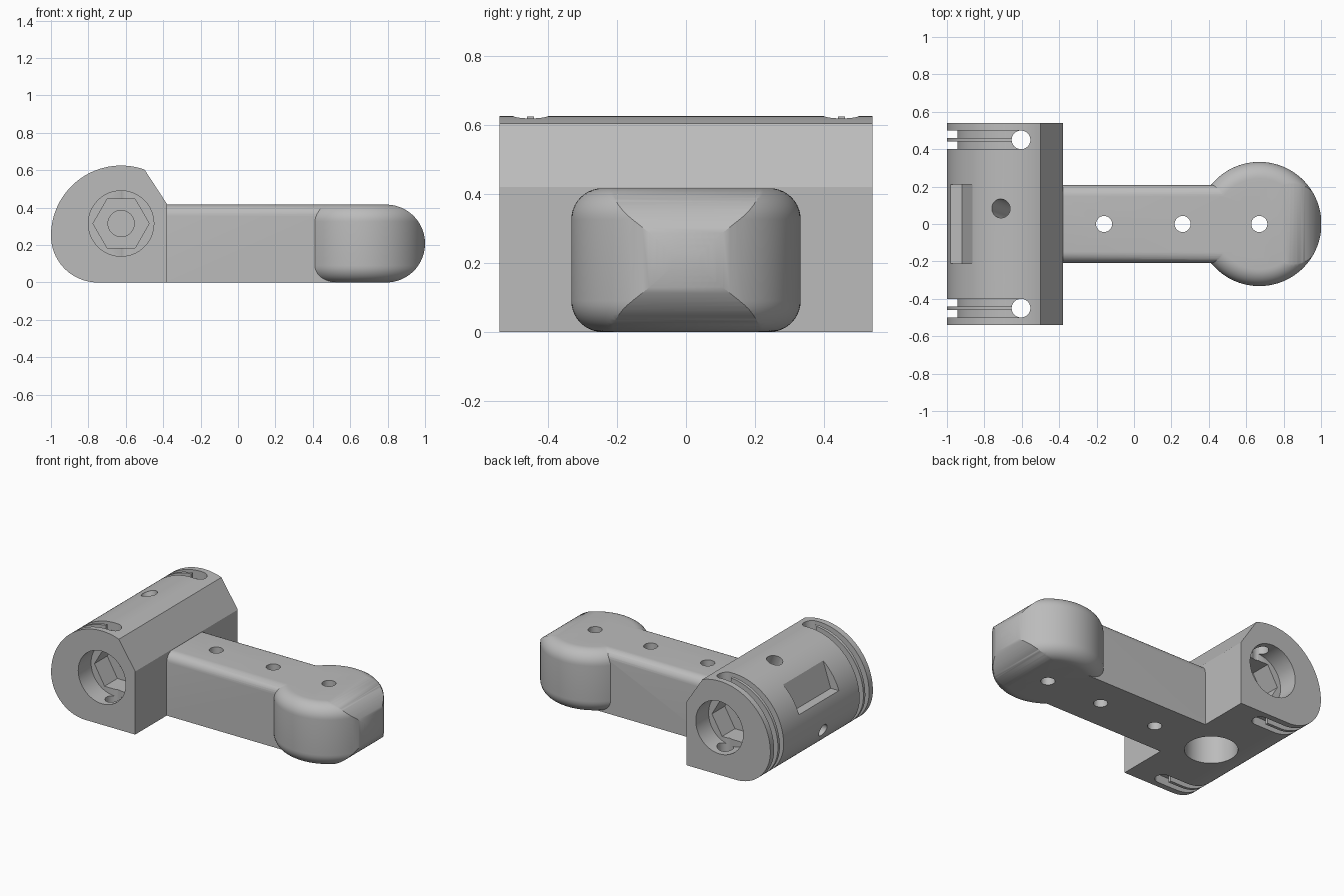
import bpy, bmesh, math
from mathutils import Vector, Matrix

cube = bpy.data.objects.get("Cube")
if cube:
    bpy.data.objects.remove(cube, do_unlink=True)

grey = bpy.data.materials.new("plain_grey")
grey.use_nodes = True
COLOUR = (0.5, 0.5, 0.5, 1)
grey.diffuse_color = COLOUR
grey.node_tree.nodes["Principled BSDF"].inputs["Base Color"].default_value = COLOUR


def finish(bm, name):
    bmesh.ops.recalc_face_normals(bm, faces=bm.faces[:])
    mesh = bpy.data.meshes.new(name)
    bm.to_mesh(mesh)
    bm.free()
    mesh.materials.append(grey)
    ob = bpy.data.objects.new(name, mesh)
    bpy.context.collection.objects.link(ob)
    return ob


def extrude_xz(name, points, y0, y1):
    """Solid from an x-z outline, extruded along y."""
    bm = bmesh.new()
    face = bm.faces.new([bm.verts.new((x, y0, z)) for x, z in points])
    geom = bmesh.ops.extrude_face_region(bm, geom=[face])["geom"]
    moved = [v for v in geom if isinstance(v, bmesh.types.BMVert)]
    bmesh.ops.translate(bm, verts=moved, vec=(0, y1 - y0, 0))
    return finish(bm, name)


def rod(name, start, end, radius, sides=48, bevel=0.0):
    """Cylinder or prism between two points, with optional rounded rims."""
    a, b = Vector(start), Vector(end)
    axis = b - a
    turn = axis.to_track_quat('Z', 'Y').to_matrix().to_4x4()
    bm = bmesh.new()
    bmesh.ops.create_cone(bm, cap_ends=True, segments=sides, radius1=radius,
                          radius2=radius, depth=axis.length)
    if bevel:
        rims = [e for e in bm.edges if abs(e.verts[0].co.z - e.verts[1].co.z) < 0.001]
        bmesh.ops.bevel(bm, geom=rims, offset=bevel, segments=10, profile=0.5,
                        affect='EDGES')
    bmesh.ops.transform(bm, matrix=Matrix.Translation((a + b) / 2) @ turn,
                        verts=bm.verts[:])
    return finish(bm, name)


def combine(ob, other, operation='DIFFERENCE'):
    mod = ob.modifiers.new("combine", 'BOOLEAN')
    mod.operation = operation
    mod.solver = 'EXACT'
    mod.object = other
    bpy.context.view_layer.objects.active = ob
    bpy.ops.object.modifier_apply(modifier=mod.name)
    bpy.data.objects.remove(other, do_unlink=True)


def arc(cx, cz, r, a0, a1, n=32):
    return [(cx + r * math.cos(math.radians(a0 + (a1 - a0) * i / n)),
             cz + r * math.sin(math.radians(a0 + (a1 - a0) * i / n)))
            for i in range(n + 1)]


def shell(depth, start):
    """Rounded back of the housing, offset inwards by depth."""
    upper = arc(-0.625, 0.25, 0.375 - depth, start, 180, 40)
    lower = arc(-0.75, 0.25, 0.25 - depth, 180, 270, 24)
    return upper + lower[1:]


# Housing body
housing = extrude_xz("pivot_housing",
                     shell(0, 70.5) + [(-0.38, 0), (-0.38, 0.42)], -0.54, 0.54)

# Strap grooves, strap holes and hexagonal end sockets
BX, BZ = -0.625, 0.315
for s in (-1, 1):
    for y in (0.42, 0.48):
        outline = (shell(-0.03, 87) + [(-0.604, -0.03), (-0.604, 0.055)]
                   + shell(0.055, 87)[::-1])
        combine(housing, extrude_xz("groove", outline, s * y - 0.02, s * y + 0.02))
    combine(housing, rod("strap_hole", (-0.604, s * 0.45, -0.1),
                         (-0.604, s * 0.45, 0.8), 0.05))
    combine(housing, rod("socket", (BX, s * 0.405, BZ), (BX, s * 0.7, BZ), 0.175, 64))
    hexagon = [(BX + x, BZ + z) for x, z in arc(0, 0, 0.15, 0, 300, 5)]
    combine(housing, extrude_xz("hexagon", hexagon, s * 0.27, s * 0.45))
    inner = 0.2 if s < 0 else 0.1
    combine(housing, rod("shaft_hole", (BX, s * inner, BZ), (BX, s * 0.3, BZ), 0.07))

# Rear pocket, underside well and slanted passages
combine(housing, extrude_xz("pocket", [(-0.86, 0.55), (-0.92, 0.37),
                                       (-1.1, 0.37), (-1.1, 0.55)], -0.21, 0.21))
combine(housing, rod("well", (-0.6, 0, -0.1), (-0.6, 0, 0.3), 0.16, 64))
combine(housing, rod("top_passage", (-0.79, 0.11, 0.8), (-0.56, 0.03, 0.25), 0.05))
combine(housing, rod("rear_passage", (-1.1, -0.04, 0.17), (-0.62, 0, 0.2), 0.04))

# Arm bar with rounded top edges
bm = bmesh.new()
bmesh.ops.create_cube(bm, size=1)
bmesh.ops.transform(bm, verts=bm.verts[:], matrix=Matrix.Translation((0.145, 0, 0.208))
                    @ Matrix.Diagonal((1.05, 0.416, 0.416, 1)))
top_edges = [e for e in bm.edges
             if all(v.co.z > 0.4 for v in e.verts)
             and abs(e.verts[0].co.y - e.verts[1].co.y) < 0.01]
bmesh.ops.bevel(bm, geom=top_edges, offset=0.06, segments=8, profile=0.5,
                affect='EDGES')
arm = finish(bm, "arm")

# Round grip head, its far end rolled to a half circle
head = rod("head", (0.67, 0, 0), (0.67, 0, 0.416), 0.332, 96, 0.09)
roll = [(0.2, -0.0), (0.2, 0.416)] + arc(0.792, 0.208, 0.208, 90, -90, 40)
combine(head, extrude_xz("roll", roll, -0.5, 0.5), 'INTERSECT')
combine(arm, head, 'UNION')

# Three screw holes
for x in (-0.16, 0.26, 0.67):
    combine(arm, rod("screw_hole", (x, 0, -0.1), (x, 0, 0.6), 0.043))

for ob in (housing, arm):
    bpy.ops.object.select_all(action='DESELECT')
    ob.select_set(True)
    bpy.context.view_layer.objects.active = ob
    bpy.ops.object.shade_smooth_by_angle(angle=math.radians(30))
